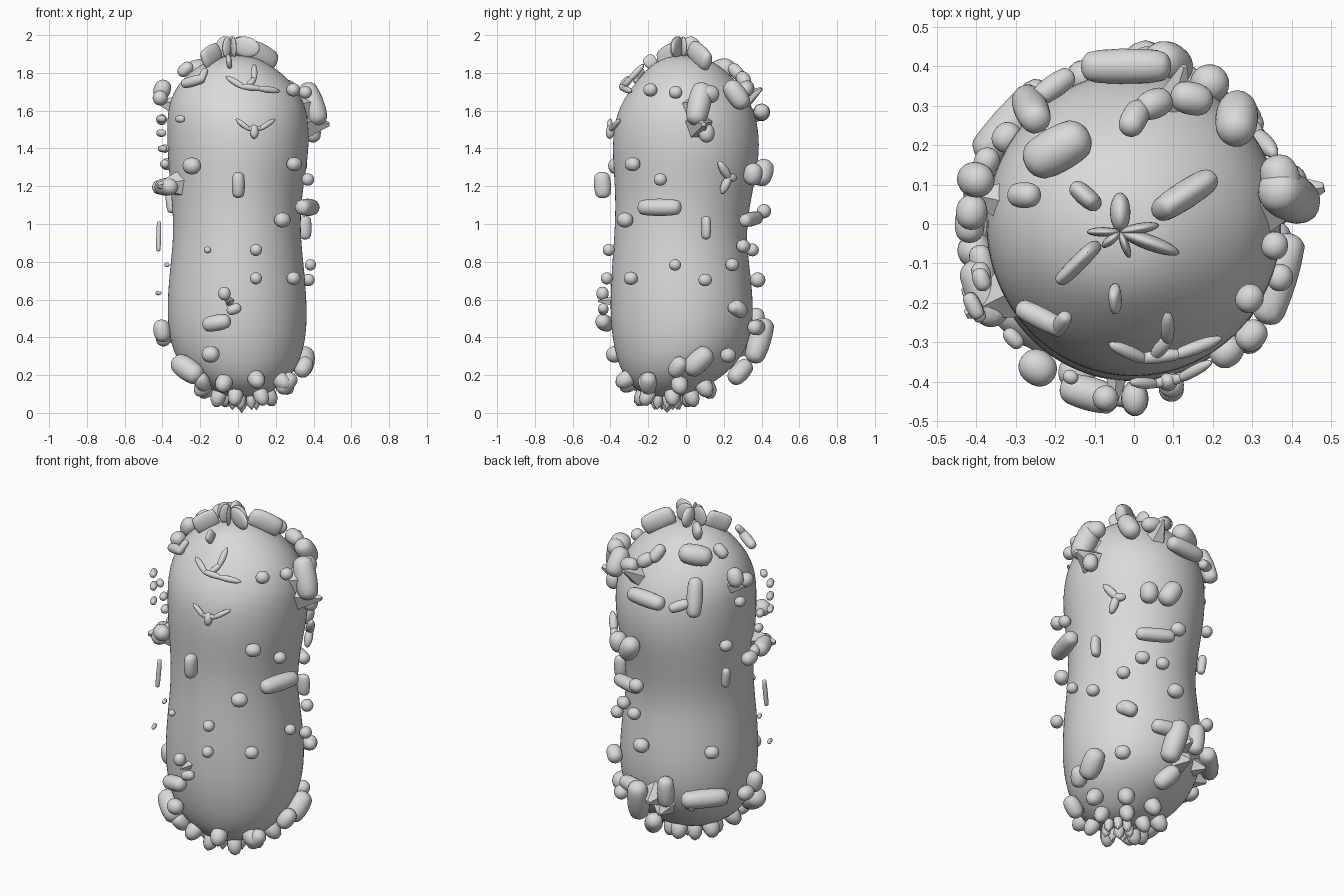
import bpy, bmesh, math
from math import sin, cos, pi, radians
from mathutils import Vector, Matrix
from mathutils.bvhtree import BVHTree

grey = bpy.data.materials.new("pale_grey")
grey.diffuse_color = (0.7, 0.7, 0.7, 1)


def finish(bm, name, angle=50):
    me = bpy.data.meshes.new(name)
    bmesh.ops.recalc_face_normals(bm, faces=bm.faces)
    bm.to_mesh(me)
    bm.free()
    me.materials.append(grey)
    ob = bpy.data.objects.new(name, me)
    bpy.context.collection.objects.link(ob)
    bpy.ops.object.select_all(action='DESELECT')
    ob.select_set(True)
    bpy.context.view_layer.objects.active = ob
    bpy.ops.object.shade_smooth_by_angle(angle=radians(angle))
    return ob


# Body: stacked rings (height, centre x, centre y, radius x, radius y)
rings = [(.09, .03, -.10, .11, .11), (.14, .02, -.09, .20, .20), (.21, .01, -.06, .285, .28),
         (.32, 0, -.03, .35, .35), (.5, -.005, -.02, .378, .387), (.75, -.005, -.027, .36, .37),
         (.95, -.005, -.032, .335, .348), (1.15, -.008, -.012, .347, .362), (1.35, 0, 0, .375, .392),
         (1.5, 0, 0, .379, .388), (1.61, -.005, 0, .369, .36), (1.71, -.01, 0, .33, .30),
         (1.79, -.015, 0, .26, .235), (1.85, -.015, -.005, .175, .17), (1.885, -.005, -.01, .09, .09)]
SEG = 28
bm = bmesh.new()
loops = [[bm.verts.new((cx + rx * cos(2 * pi * i / SEG), cy + ry * sin(2 * pi * i / SEG), z))
          for i in range(SEG)] for z, cx, cy, rx, ry in rings]
for a, b in zip(loops, loops[1:]):
    for i in range(SEG):
        j = (i + 1) % SEG
        bm.faces.new((a[i], a[j], b[j], b[i]))
for loop, tip in ((loops[0], (.03, -.10, .08)), (loops[-1], (0, -.01, 1.895))):
    v = bm.verts.new(tip)
    for i in range(SEG):
        bm.faces.new((loop[i], loop[(i + 1) % SEG], v))
body = finish(bm, "body", 180)
sub = body.modifiers.new("smooth", 'SUBSURF')
sub.levels = sub.render_levels = 2
bpy.context.view_layer.update()
tree = BVHTree.FromObject(body, bpy.context.evaluated_depsgraph_get())


# Find a spot on the body from a side coordinate pair or from azimuth and height
def spot(side, a, b):
    if side == 'around':
        d = Vector((cos(radians(a)), sin(radians(a)), 0))
        o = d * 2 + Vector((0, 0, b))
    else:
        o, d = {'front': ((a, -2, b), (0, -1, 0)), 'right': ((2, a, b), (1, 0, 0)),
                'top': ((a, b, 4), (0, 0, 1)), 'under': ((a, b, -2), (0, 0, -1))}[side]
        o, d = Vector(o), Vector(d)
    p, n, _, _ = tree.ray_cast(o, -d)
    if p is None:
        p, n, _, _ = tree.find_nearest(o - d * 2)
    return p, n


# Rounded capsule sitting on the surface; tall is its half height outwards
def bump(bm, side, a, b, long, short, tilt=0, lift=.038, tall=0):
    p, n = spot(side, a, b)
    up = Vector((0, 1, 0)) if side == 'top' else Vector((0, 0, 1))
    x = up.cross(n).normalized()
    rot = Matrix((x, n.cross(x), n)).transposed().to_4x4()
    m = Matrix.Translation(p + n * lift) @ rot @ Matrix.Rotation(radians(tilt), 4, 'Z')
    for v in bmesh.ops.create_icosphere(bm, subdivisions=3, radius=1)['verts']:
        c = v.co.copy()
        slide = max(-1, min(1, c.x * 2)) * (long - short)
        v.co = m @ Vector((c.x * short + slide, c.y * short, c.z * (tall or short)))


# Tapered lump between two points; low detail gives a faceted one
def spindle(bm, p, q, r, detail=2):
    p, q = Vector(p), Vector(q)
    d = q - p
    m = Matrix.Translation((p + q) / 2) @ d.to_track_quat('Z', 'Y').to_matrix().to_4x4()
    m = m @ Matrix.Diagonal((r, r, d.length / 2, 1))
    bmesh.ops.create_icosphere(bm, subdivisions=detail, radius=1, matrix=m)


def spike(bm, side, a, b, r, height, sides=5):
    p, n = spot(side, a, b)
    m = Matrix.Translation(p + n * height * .4) @ n.to_track_quat('Z', 'Y').to_matrix().to_4x4()
    bmesh.ops.create_cone(bm, segments=sides, radius1=r, radius2=r * .15, depth=height * 1.2,
                          cap_ends=True, matrix=m)


# Thin raised strand following points on the surface
def strand(bm, side, pts, r, lift=.03):
    pos = []
    for a, b in pts:
        p, n = spot(side, a, b)
        pos.append(p + n * lift)
    for p, q in zip(pos, pos[1:]):
        e = (q - p) * .25
        spindle(bm, p - e, q + e, r)


def bump_group(name, side, rows, spikes=()):
    bm = bmesh.new()
    for row in rows:
        bump(bm, side, *row)
    for row in spikes:
        spike(bm, side, *row)
    finish(bm, name)


bump_group("front_bumps", 'front', [
    (-.21, 1.31, .05, .045, 0, .06), (.27, 1.32, .043, .037), (0, 1.21, .07, .035, 90, .065, .045),
    (.21, 1.02, .045, .04), (-.145, .86, .02, .018), (.085, .86, .032, .032),
    (.085, .71, .032, .032), (.265, .71, .038, .035), (-.13, .32, .048, .044),
    (-.065, .63, .036, .033, 90, .05), (-.02, .55, .04, .028, 20, .04),
    (-.1, .48, .078, .043, 10, .05), (-.27, 1.55, .03, .02, 0, .05),
    (-.24, .25, .1, .06, -35, .04), (-.17, .19, .055, .042, 80), (.23, .18, .065, .045, 70)],
    [(-.045, .59, .03, .07)])

bump_group("right_bumps", 'right', [
    (-.17, 1.69, .038, .035), (-.05, 1.68, .036, .034), (.06, 1.62, .12, .062, 75, .05),
    (.1, 1.66, .06, .05, 0, .06), (.1, 1.48, .05, .042, 90), (.235, 1.66, .085, .054, 110, .05),
    (-.125, 1.24, .035, .033), (-.125, 1.09, .12, .046, 0, .05), (.09, .98, .062, .026, 90, .045, .035),
    (-.055, .78, .032, .03), (.09, .70, .036, .033), (.22, .78, .037, .034),
    (.055, .29, .09, .058, 50, .04), (.2, .32, .043, .039), (.25, .55, .055, .042, -30)],
    [(.07, 1.52, .085, .12), (.05, 1.62, .08, .1)])

# Back bumps by azimuth and height
bump_group("back_bumps", 'around', [
    (157, 1.32, .036, .032), (159, 1.12, .058, .024, 90), (170, 1.55, .032, .028),
    (195, 1.2, .05, .03), (93, 1.58, .115, .045, -4, .04), (132, 1.61, .11, .044, 85, .035),
    (120, 1.57, .06, .03, 20), (86, .70, .045, .04), (146, .69, .04, .036),
    (109, .47, .09, .047, 90, .04), (140, .44, .13, .052, 0, .05), (78, 1.28, .075, .055, 60, .045),
    (68, 1.03, .11, .038, 5, .045), (85, 1.08, .042, .038, 0, .08), (75, .86, .037, .034),
    (62, 1.27, .06, .05, 90), (57, .88, .04, .035), (43, .55, .05, .035, -20),
    (84, .4, .125, .06, 80, .06), (76, .46, .08, .042, 0, .04), (88, .25, .08, .05, 60, .05)],
    [(97, .42, .09, .09), (103, .35, .08, .07), (130, .38, .06, .06), (158, .4, .06, .06)])

bump_group("left_bumps", 'around', [
    (165, 1.68, .055, .045, 90, .08), (176, 1.65, .045, .04, 0, .06), (200, 1.4, .03, .022),
    (198, 1.32, .03, .024), (205, 1.2, .09, .047, 0, .055), (180, 1.2, .05, .038, 0, .06),
    (190, .44, .06, .045, 90, .04), (180, .4, .05, .04), (202, .78, .02, .012),
    (207, 1.55, .036, .02, 0, .085), (207, 1.48, .036, .02, 0, .08), (209, 1.4, .034, .018, 0, .08),
    (204, .63, .026, .012, 0, .08), (200, .93, .08, .013, 95, .09)],
    [(209, 1.21, .08, .12), (170, 1.63, .05, .08)])

# Bumps on the dome
bump_group("dome_bumps", 'top', [
    (-.045, -.175, .035, .016, 90, .025, .035), (-.115, .065, .045, .025, -40, .03, .045),
    (-.255, .065, .046, .033), (-.18, .17, .092, .058, 35, .035), (.0, .24, .055, .034, 70),
    (.045, .27, .05, .038, 30, .045), (.13, .28, .055, .042, -20, .05),
    (-.215, -.21, .07, .028, -35, .045), (-.165, -.22, .045, .02, 45, .05),
    (-.13, -.09, .07, .021, 42, .035, .055), (.115, .065, .095, .036, 30, .035, .06)],
    [(.10, .31, .06, .11)])

# Strands on the front and on the back right
bm = bmesh.new()
strand(bm, 'front', [(0, 1.54), (.05, 1.50), (.11, 1.50), (.17, 1.54)], .015)
strand(bm, 'front', [(.08, 1.51), (.08, 1.46)], .024)
strand(bm, 'front', [(-.045, 1.74), (.02, 1.70), (.1, 1.69), (.18, 1.68)], .018, .05)
strand(bm, 'front', [(.045, 1.70), (.075, 1.74), (.075, 1.80)], .018, .045)
strand(bm, 'right', [(.17, 1.32), (.21, 1.25), (.18, 1.18)], .024)
strand(bm, 'right', [(.20, 1.25), (.24, 1.25)], .024)
finish(bm, "surface_strands")

# Fan of upright blades meeting at the crown
bm = bmesh.new()
for deg, length, width in ((180, .085, .012), (90, .10, .026), (-70, .07, .011), (-20, .16, .02),
                           (10, .10, .014), (-140, .06, .012)):
    c = Vector((-.035, -.02, 1.93))
    m = Matrix.Translation(c) @ Matrix.Rotation(radians(deg), 4, 'Z')
    for v in bmesh.ops.create_icosphere(bm, subdivisions=3, radius=1)['verts']:
        t = (v.co.x + 1) / 2
        v.co = m @ Vector((t * length, v.co.y * width, v.co.z * .055 + .015 * (1 - t)))
finish(bm, "crown_petals")

# Rings of lumps and blades around the foot
bm = bmesh.new()
for count, radius, r, length, detail, turn in ((7, .06, .03, .12, 1, 0), (6, .13, .042, .13, 2, .2),
                                               (8, .215, .047, .13, 2, .3)):
    for i in range(count):
        a = 2 * pi * i / count + turn
        p, n = spot('under', .03 + radius * cos(a), -.1 + radius * sin(a))
        spindle(bm, p - n * length * .4, p + n * length * .6, r, detail)
spindle(bm, (.02, -.1, .12), (.02, -.1, 0), .035, 1)
finish(bm, "foot_lumps")
bump_group("lower_bumps", 'around', [(-8, .26, .06, .045, 60)])
